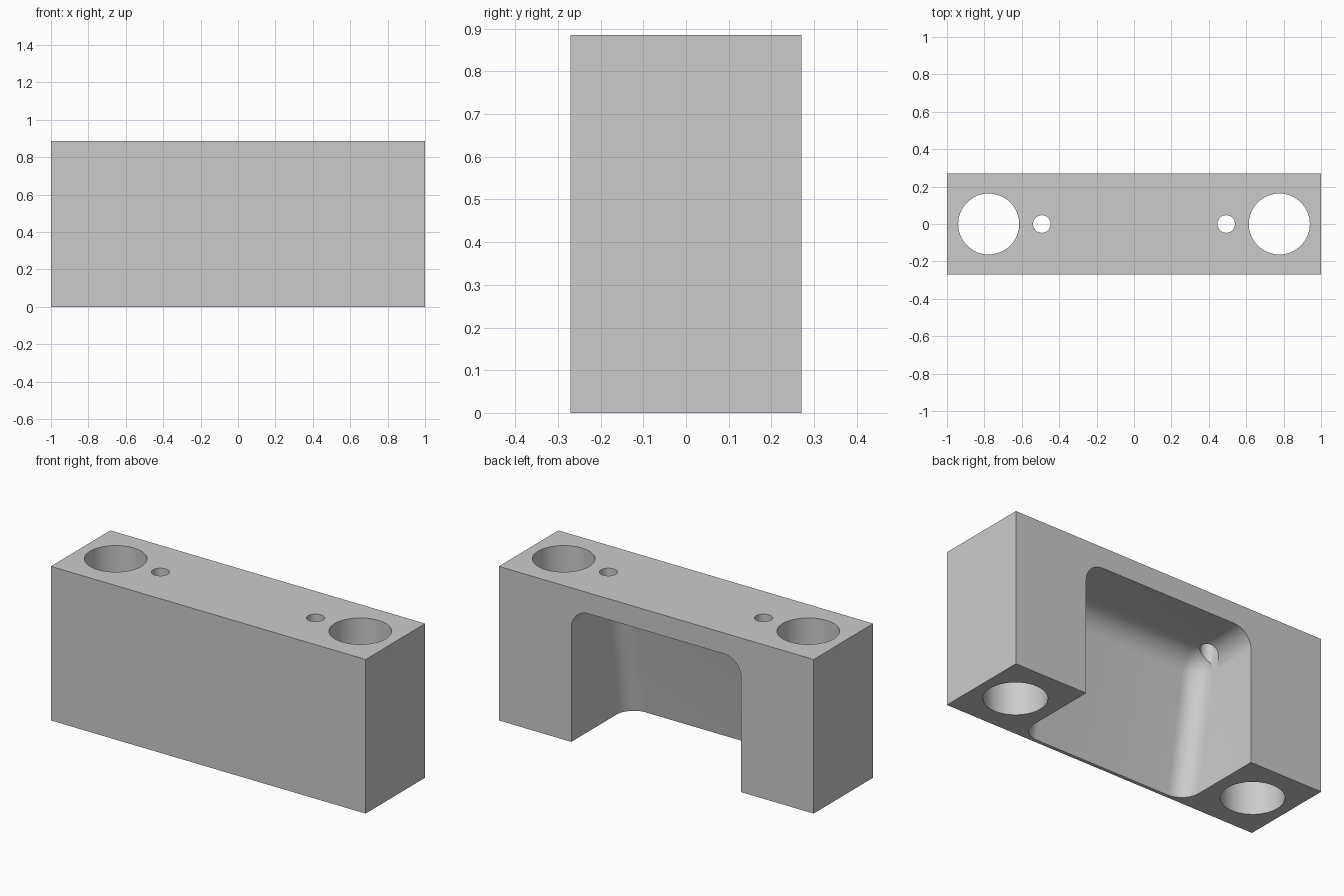
import bpy, bmesh
from mathutils import Matrix

W, D, H = 2.0, 0.54, 0.885      # block size
POCKET_W, POCKET_TOP, FILLET = 1.08, 0.765, 0.11

cube = bpy.data.objects.get("Cube")
if cube:
    bpy.data.objects.remove(cube, do_unlink=True)

grey = bpy.data.materials.new("light_grey")
grey.use_nodes = True
colour = (0.6, 0.6, 0.6, 1)
grey.diffuse_color = colour
grey.node_tree.nodes["Principled BSDF"].inputs["Base Color"].default_value = colour


def make_object(name, bm):
    bmesh.ops.recalc_face_normals(bm, faces=bm.faces)
    mesh = bpy.data.meshes.new(name)
    bm.to_mesh(mesh)
    bm.free()
    obj = bpy.data.objects.new(name, mesh)
    bpy.context.collection.objects.link(obj)
    mesh.materials.append(grey)
    return obj


def hole(name, x, radius, bottom):
    bm = bmesh.new()
    height = H + 0.1 - bottom
    bmesh.ops.create_cone(bm, cap_ends=True, segments=64, radius1=radius, radius2=radius,
                          depth=height, matrix=Matrix.Translation((x, 0, bottom + height / 2)))
    return make_object(name, bm)


def pocket():
    # Sloped inner wall, extruded across x, with the inner edges rounded
    bm = bmesh.new()
    low, slope = -0.3, 0.17
    wall = lambda z: -D / 2 + 0.02 + slope * z
    profile = [(wall(low), low), (wall(POCKET_TOP), POCKET_TOP),
               (D / 2 + 0.3, POCKET_TOP), (D / 2 + 0.3, low)]
    face = bm.faces.new([bm.verts.new((-POCKET_W / 2, y, z)) for y, z in profile])
    ext = bmesh.ops.extrude_face_region(bm, geom=[face])
    bmesh.ops.translate(bm, vec=(POCKET_W, 0, 0),
                        verts=[v for v in ext["geom"] if isinstance(v, bmesh.types.BMVert)])
    outer = lambda e: all(v.co.z < 0 for v in e.verts) or all(v.co.y > D / 2 for v in e.verts)
    bmesh.ops.bevel(bm, geom=[e for e in bm.edges if not outer(e)], offset=FILLET,
                    offset_type='OFFSET', segments=12, profile=0.5, affect='EDGES')
    return make_object("pocket_cutter", bm)


# Main block
bm = bmesh.new()
bmesh.ops.create_cube(bm, size=1, matrix=Matrix.Translation((0, 0, H / 2))
                      @ Matrix.Diagonal((W, D, H, 1)))
block = make_object("mounting_block", bm)

# Pocket open to the back and bottom, then the large and small holes
cutters = [pocket()]
for side, s in (("left", 1), ("right", -1)):
    cutters.append(hole(side + "_bolt_hole_cutter", s * 0.777, 0.163, -0.1))
    cutters.append(hole(side + "_pin_hole_cutter", s * 0.493, 0.047, 0.4))

bpy.context.view_layer.objects.active = block
for cutter in cutters:
    mod = block.modifiers.new(cutter.name, 'BOOLEAN')
    mod.object = cutter
    mod.solver = 'EXACT'
    bpy.ops.object.modifier_apply(modifier=mod.name)
    bpy.data.objects.remove(cutter, do_unlink=True)

bpy.ops.object.select_all(action='DESELECT')
block.select_set(True)
bpy.ops.object.shade_smooth_by_angle(angle=0.6)
